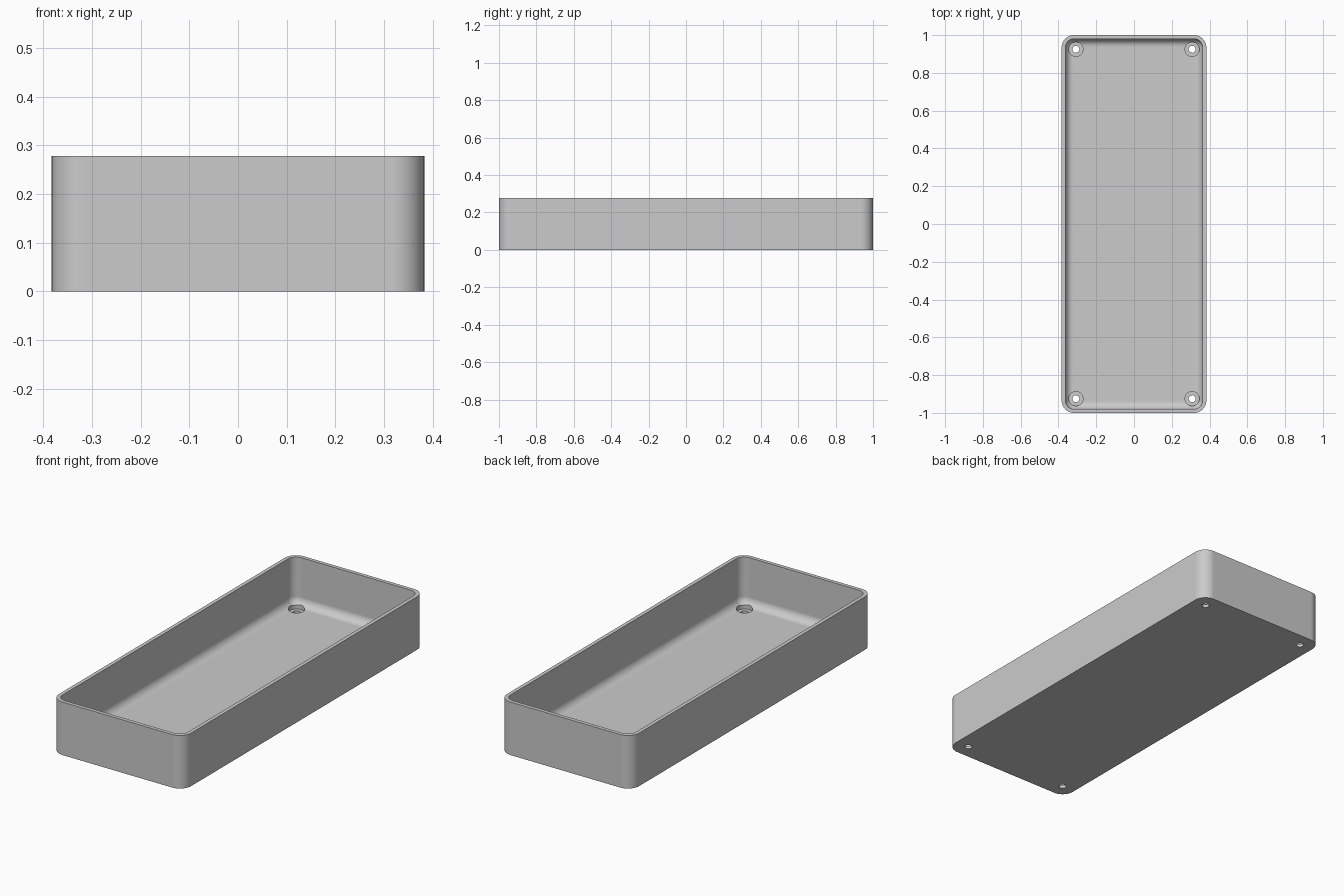
import bpy
import bmesh
import math

cube = bpy.data.objects.get("Cube")
if cube:
    bpy.data.objects.remove(cube, do_unlink=True)

HALF_X, HALF_Y, HEIGHT = 0.383, 1.0, 0.278
CORNER, WALL, FLOOR, FILLET = 0.065, 0.02, 0.03, 0.042
HOLE_X, HOLE_Y = 0.308, 0.925

grey = bpy.data.materials.new("plain grey")
grey.use_nodes = True
colour = (0.6, 0.6, 0.6, 1.0)
grey.diffuse_color = colour
grey.node_tree.nodes["Principled BSDF"].inputs["Base Color"].default_value = colour


def ring(bm, inset, z, steps=10):
    """Rounded rectangle of vertices, shrunk by inset, at height z."""
    r = CORNER - inset
    cx, cy = HALF_X - CORNER, HALF_Y - CORNER
    verts = []
    for q, (sx, sy) in enumerate(((1, 1), (-1, 1), (-1, -1), (1, -1))):
        for i in range(steps + 1):
            a = math.pi / 2 * (q + i / steps)
            verts.append(bm.verts.new((sx * cx + r * math.cos(a),
                                       sy * cy + r * math.sin(a), z)))
    return verts


# Tray: outer wall, rim, inner wall, rounded inner foot, floor
section = [(0, 0), (0, HEIGHT), (WALL, HEIGHT)]
for i in range(9):
    a = math.pi / 2 * i / 8
    section.append((WALL + FILLET * (1 - math.cos(a)),
                    FLOOR + FILLET * (1 - math.sin(a))))

bm = bmesh.new()
rings = [ring(bm, inset, z) for inset, z in section]
for low, high in zip(rings, rings[1:]):
    n = len(low)
    for i in range(n):
        j = (i + 1) % n
        bm.faces.new((low[i], low[j], high[j], high[i]))
bm.faces.new(rings[0][::-1])
bm.faces.new(rings[-1])
bmesh.ops.recalc_face_normals(bm, faces=bm.faces)
mesh = bpy.data.meshes.new("tray")
bm.to_mesh(mesh)
bm.free()
mesh.materials.append(grey)
tray = bpy.data.objects.new("tray", mesh)
bpy.context.collection.objects.link(tray)
bpy.context.view_layer.objects.active = tray
tray.select_set(True)


def drill(name, radius, bottom, top):
    """Cut a round hole near each of the four corners."""
    for sx in (-1, 1):
        for sy in (-1, 1):
            cut = bmesh.new()
            bmesh.ops.create_cone(cut, cap_ends=True, segments=32,
                                  radius1=radius, radius2=radius,
                                  depth=top - bottom)
            bmesh.ops.translate(cut, verts=cut.verts,
                                vec=(sx * HOLE_X, sy * HOLE_Y, (top + bottom) / 2))
            data = bpy.data.meshes.new(name)
            cut.to_mesh(data)
            cut.free()
            data.materials.append(grey)
            cutter = bpy.data.objects.new(name, data)
            cutter.hide_render = True
            bpy.context.collection.objects.link(cutter)
            mod = tray.modifiers.new(name, 'BOOLEAN')
            mod.operation = 'DIFFERENCE'
            mod.solver = 'EXACT'
            mod.object = cutter
            bpy.ops.object.modifier_apply(modifier=mod.name)
            bpy.data.objects.remove(cutter, do_unlink=True)


# Screw holes with a wider recess for the head
drill("head_recess", 0.038, 0.015, 0.1)
drill("screw_hole", 0.0185, -0.05, 0.1)

# Smooth curves, crisp edges, flat walls
bpy.ops.object.shade_smooth_by_angle(angle=math.radians(30))
weighted = tray.modifiers.new("even_shading", 'WEIGHTED_NORMAL')
weighted.keep_sharp = True
